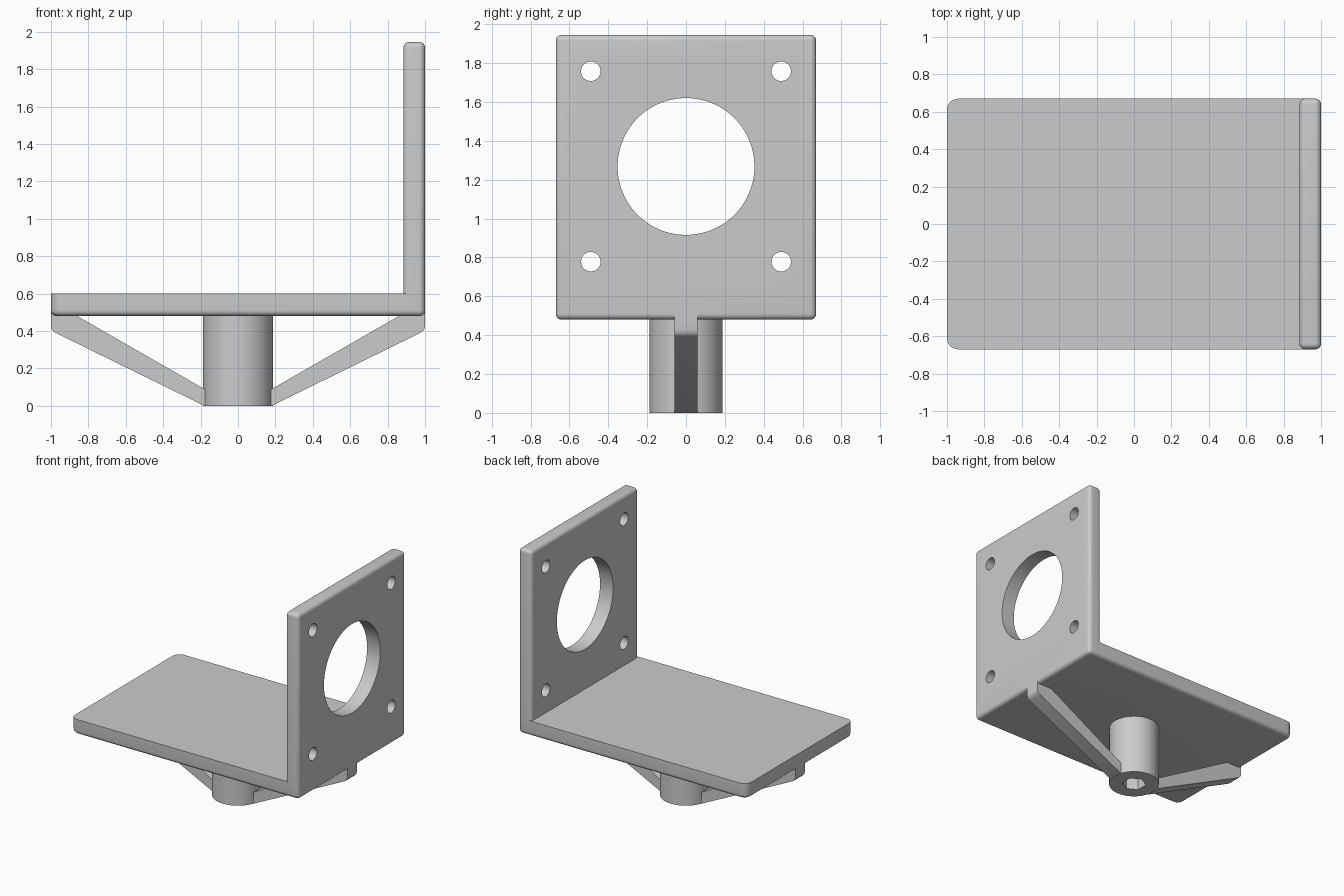
import bpy, bmesh, math
from mathutils import Matrix, Vector

cube = bpy.data.objects.get("Cube")
if cube:
    bpy.data.objects.remove(cube, do_unlink=True)

GREY = bpy.data.materials.new("plain grey")
GREY.use_nodes = True
COLOUR = (0.6, 0.6, 0.6, 1)
GREY.diffuse_color = COLOUR
GREY.node_tree.nodes["Principled BSDF"].inputs["Base Color"].default_value = COLOUR

HALF_Y, BASE_Z, TOP_Z = 0.67, 0.48, 0.60
WALL_X, WALL_TOP, FILLET = 0.885, 1.945, 0.03
HOLE_Z, HOLE_STEP = 1.268, 0.49


def finish(name, bm):
    bmesh.ops.recalc_face_normals(bm, faces=bm.faces)
    mesh = bpy.data.meshes.new(name)
    bm.to_mesh(mesh)
    bm.free()
    obj = bpy.data.objects.new(name, mesh)
    bpy.context.collection.objects.link(obj)
    mesh.materials.append(GREY)
    return obj


def box(low, high):
    bm = bmesh.new()
    bmesh.ops.create_cube(bm, size=1)
    low, high = Vector(low), Vector(high)
    for v in bm.verts:
        v.co = [l + (c + 0.5) * (h - l) for l, h, c in zip(low, high, v.co)]
    return bm


def bevel(bm, rule, radius):
    """Round every edge whose midpoint and direction satisfy the rule."""
    picked = []
    for e in bm.edges:
        a, b = e.verts
        if rule((a.co + b.co) / 2, (b.co - a.co).normalized()):
            picked.append(e)
    bmesh.ops.bevel(bm, geom=picked, offset=radius, segments=6,
                    profile=0.5, affect='EDGES')


def cylinder(name, radius, depth, centre, sides=64, along_x=False):
    bm = bmesh.new()
    bmesh.ops.create_cone(bm, cap_ends=True, segments=sides,
                          radius1=radius, radius2=radius, depth=depth)
    turn = Matrix.Rotation(math.pi / 2, 4, 'Y') if along_x else Matrix()
    bmesh.ops.transform(bm, matrix=Matrix.Translation(centre) @ turn, verts=bm.verts)
    return finish(name, bm)


def combine(target, other, operation):
    mod = target.modifiers.new(operation.lower(), 'BOOLEAN')
    mod.operation, mod.solver, mod.object = operation, 'EXACT', other
    bpy.context.view_layer.objects.active = target
    bpy.ops.object.modifier_apply(modifier=mod.name)
    bpy.data.objects.remove(other, do_unlink=True)


def smooth(obj):
    bpy.ops.object.select_all(action='DESELECT')
    obj.select_set(True)
    bpy.context.view_layer.objects.active = obj
    bpy.ops.object.shade_smooth_by_angle(angle=math.radians(30))


# Base plate: rounded free corners, then a filleted underside rim
bm = box((-1, -HALF_Y, BASE_Z), (1 - FILLET, HALF_Y, TOP_Z))
bevel(bm, lambda m, d: abs(d.z) > 0.9 and m.x < 0, 0.06)
bevel(bm, lambda m, d: abs(d.z) < 0.1 and m.z < BASE_Z + 0.001 and m.x < 0.9, FILLET)
bracket = finish("plate_and_wall", bm)

# Upright wall, filleted except along the buried inner bottom edge
bm = box((WALL_X, -HALF_Y, BASE_Z), (1, HALF_Y, WALL_TOP))
bevel(bm, lambda m, d: not (abs(d.y) > 0.9 and m.x < 0.9 and m.z < TOP_Z), FILLET)
combine(bracket, finish("wall", bm), 'UNION')

# Large opening and four screw holes
middle = (WALL_X + 1) / 2
combine(bracket, cylinder("opening", 0.352, 0.4, (middle, 0, HOLE_Z), 96, True), 'DIFFERENCE')
for sy in (-1, 1):
    for sz in (-1, 1):
        spot = (middle, sy * HOLE_STEP, HOLE_Z + sz * HOLE_STEP)
        combine(bracket, cylinder("screw_hole", 0.05, 0.4, spot, 32, True), 'DIFFERENCE')
smooth(bracket)

# Hollow mounting post
post = cylinder("mounting_post", 0.187, BASE_Z + 0.02, (0, 0, (BASE_Z + 0.02) / 2))
combine(post, cylinder("bore", 0.09, 0.9, (0, 0, 0), 6), 'DIFFERENCE')
smooth(post)

# Diagonal braces from the post foot to the plate ends
PROFILE = [(0.15, 0), (0.18, 0), (0.965, 0.385), (0.985, 0.396), (0.996, 0.41),
           (1, 0.43), (1, 0.52), (0.93, 0.52), (0.18, 0.09), (0.15, 0.09)]
for name, side in (("left_brace", 1), ("right_brace", -1)):
    bm = bmesh.new()
    face = bm.faces.new([bm.verts.new((side * x, -0.06, z)) for x, z in PROFILE])
    grown = bmesh.ops.extrude_face_region(bm, geom=[face])["geom"]
    bmesh.ops.translate(bm, vec=(0, 0.12, 0),
                        verts=[g for g in grown if isinstance(g, bmesh.types.BMVert)])
    smooth(finish(name, bm))
